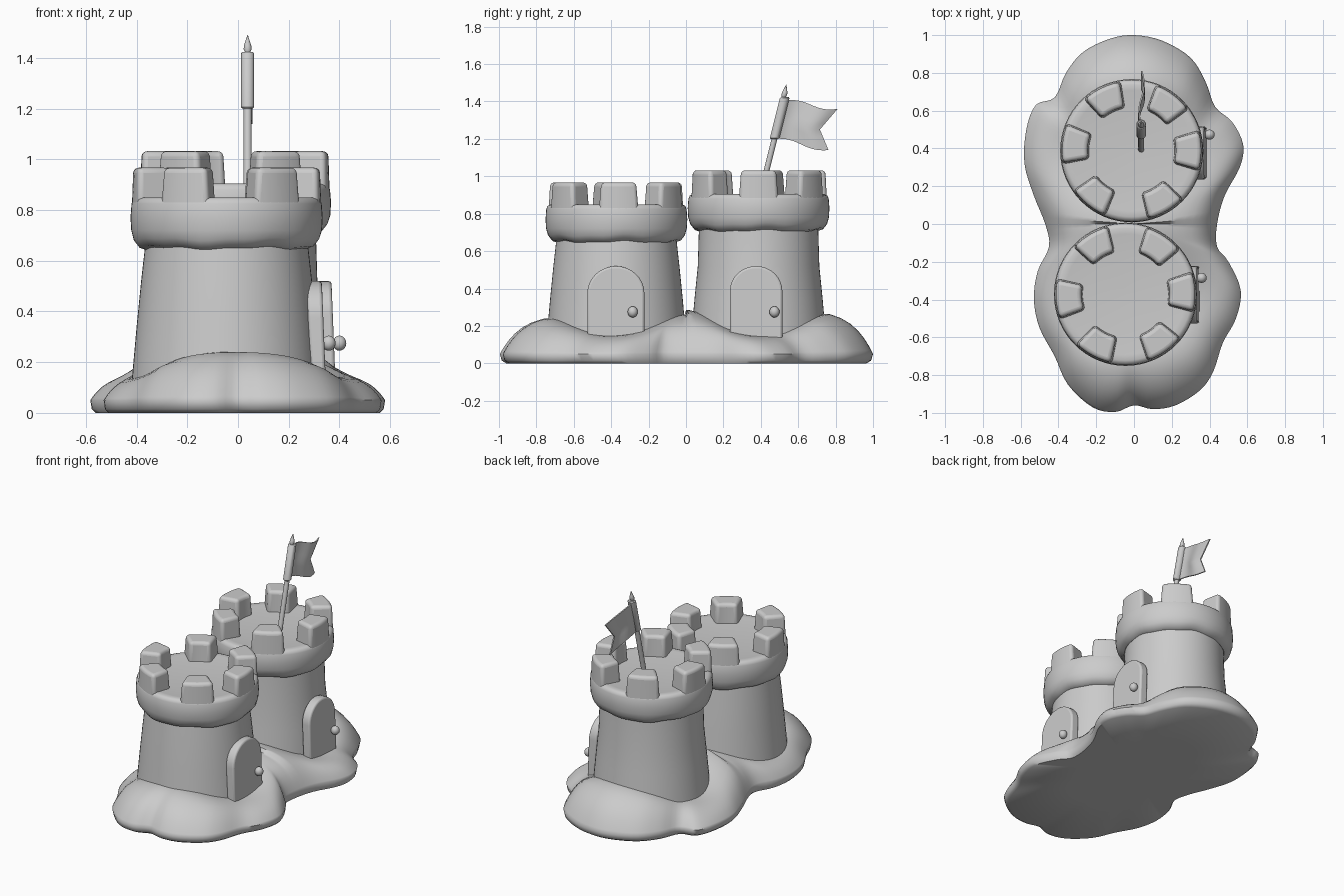
import bpy, bmesh, math
from math import sin, cos, pi, radians
from mathutils import Vector

if "Cube" in bpy.data.objects:
    bpy.data.objects.remove(bpy.data.objects["Cube"])

mat = bpy.data.materials.new("clay grey")
mat.diffuse_color = (0.6, 0.6, 0.6, 1)
mat.use_nodes = True
mat.node_tree.nodes["Principled BSDF"].inputs["Base Color"].default_value = mat.diffuse_color


def make(name, verts, faces, angle=40, bevel=0, segs=3):
    me = bpy.data.meshes.new(name)
    me.from_pydata(verts, [], faces)
    bm = bmesh.new()
    bm.from_mesh(me)
    bmesh.ops.remove_doubles(bm, verts=bm.verts, dist=1e-5)
    bmesh.ops.recalc_face_normals(bm, faces=bm.faces)
    bm.to_mesh(me)
    bm.free()
    me.materials.append(mat)
    ob = bpy.data.objects.new(name, me)
    bpy.context.collection.objects.link(ob)
    if bevel:
        m = ob.modifiers.new("round", 'BEVEL')
        m.width, m.segments, m.angle_limit = bevel, segs, radians(35)
    bpy.ops.object.select_all(action='DESELECT')
    ob.select_set(True)
    bpy.context.view_layer.objects.active = ob
    bpy.ops.object.shade_smooth_by_angle(angle=radians(angle))
    return ob


def skin(rings):
    """Bridge equal closed rings and cap both ends."""
    n = len(rings[0])
    verts = [p for r in rings for p in r]
    faces = [(k*n+i, k*n+(i+1) % n, (k+1)*n+(i+1) % n, (k+1)*n+i)
             for k in range(len(rings)-1) for i in range(n)]
    faces += [tuple(range(n)), tuple(range(len(verts)-n, len(verts)))]
    return verts, faces


def lathe(name, profile, cx, cy, n=64, lean=0.0, drip=0.0, angle=40):
    """Round part; lean shifts y with height, drip makes the lower lip uneven."""
    rings = []
    for k, (r, z) in enumerate(profile):
        ring = []
        for i in range(n):
            a = 2*pi*i/n
            dz = drip*(sin(5*a+1)+0.7*sin(11*a)) if k < 4 else 0
            ring.append((cx+r*cos(a), cy+r*sin(a)+lean*(z-profile[0][1]), z+dz))
        rings.append(ring)
    return make(name, *skin(rings), angle=angle)


# --- Sand mound: smooth closed outline, lowered towards the rim
outline = [(0, 1), (.15, .97), (.3, .88), (.38, .75), (.43, .62), (.52, .54), (.578, .42),
           (.56, .3), (.48, .15), (.44, 0), (.44, -.12), (.5, -.2), (.565, -.35), (.54, -.5),
           (.47, -.63), (.42, -.78), (.35, -.88), (.22, -.96), (.1, -.98), (0, -.96),
           (-.1, -.995), (-.22, -.97), (-.35, -.85), (-.42, -.7), (-.5, -.55), (-.53, -.4),
           (-.51, -.25), (-.45, -.12), (-.47, 0), (-.53, .15), (-.58, .32), (-.57, .5),
           (-.52, .63), (-.42, .67), (-.36, .8), (-.27, .91), (-.13, .98)]
P = [Vector(p) for p in outline]
edge = []
for i in range(len(P)):
    a, b, c, d = (P[(i+k) % len(P)] for k in (-1, 0, 1, 2))
    for s in range(4):
        t = s/4
        edge.append(0.5*(2*b+(c-a)*t+(2*a-5*b+4*c-d)*t*t+(3*b-a-3*c+d)*t**3))


def height(x, y, s):
    bump = cos(pi*y/.77)**2 if abs(y) < .77 else 1
    bump *= max(0, 1-(x/.52)**2)
    top = .15+(.135 if y > 0 else .11)*bump
    return .05+(top-.05)*(1-s**9)


rings = [[(p.x*s, p.y*s, z) for p in edge] for s, z in ((.5, 0), (.965, 0), (.99, .015))]
for s in (1, .99, .975, .95, .92, .88, .83, .77, .7, .6, .5, .4, .3, .2, .1, .02):
    rings.append([(p.x*s, p.y*s, height(p.x*s, p.y*s, s)) for p in edge])
make("sand_mound", *skin(rings), angle=50)


# --- Merlon: rounded wedge on the crown
def merlon(name, cx, cy, ang, z0, z1):
    def plan(r0, r1, half, z):
        steps = [radians(ang+half*k/3) for k in range(-3, 4)]
        pts = [(r1, a) for a in steps] + [(r0, a) for a in reversed(steps)]
        return [(cx+r*cos(a), cy+r*sin(a), z) for r, a in pts]
    rings = [plan(.225, .374, 17.5, z0), plan(.235, .368, 15.5, z1)]
    make(name, *skin(rings), angle=50, bevel=.032, segs=4)


# --- Door: arched slab leaning with the wall, plus knob
def door(name, x, y, width, z0, z1):
    w = width/2
    spring = z1-w*.95
    pts = [(-w, z0), (w, z0)]
    pts += [(w*cos(pi*k/16), spring+w*.95*sin(pi*k/16)) for k in range(17)]
    rings = [[(x+dx-(z-z0)*.04, y+u, z) for u, z in pts] for dx in (-.06, 0)]
    make(name, *skin(rings), angle=50, bevel=.012)


def knob(name, x, y, z, r=.027):
    prof = [(max(.001, r*sin(pi*k/10)), z-r*cos(pi*k/10)*1.1) for k in range(11)]
    ob = lathe(name, prof, x, y, n=16, angle=80)
    return ob


# --- Towers
towers = [
    ("front", -.045, -.372, .65, .85, .967, .372, (2, 56, 121, 184, 242, 305)),
    ("back", -.012, .388, .71, .905, 1.032, .36, (0, 53, 116, 174, 231, 300)),
]
for name, cx, cy, zb, zf, zt, rb, angles in towers:
    lathe(name+"_tower_wall",
          [(rb+.01, .05), (rb, .15), (rb-.018, .35), (rb-.035, .52), (.318, zb+.04)], cx, cy)
    lathe(name+"_crown",
          [(.30, zb+.02), (.322, zb), (.345, zb+.008), (.366, zb+.035), (.376, zb+.07),
           (.379, zb+.12), (.375, zf-.025), (.368, zf-.008), (.35, zf), (.32, zf-.003),
           (.2, zf-.012), (.01, zf-.015)], cx, cy, drip=.004, angle=60)
    for k, a in enumerate(angles):
        merlon(f"{name}_merlon_{k+1}", cx, cy, a, zf-.05, zt)

door("front_door", .347, -.375, .305, .11, .52)
knob("front_door_knob", .358, -.285, .275)
door("back_door", .385, .375, .28, .11, .52)
knob("back_door_knob", .4, .473, .275)

# --- Leaning flagpole with sleeve and pointed tip
lean = .25
lathe("flagpole", [(.016, .86), (.016, 1.21)], .038, .388, 16, lean)
lathe("flag_sleeve", [(.02, 1.2), (.026, 1.206), (.026, 1.418), (.02, 1.424)],
      .038, .473, 16, lean)
lathe("pole_tip", [(.009, 1.42), (.016, 1.435), (.014, 1.45), (.001, 1.49)],
      .038, .522, 16, .2)

# --- Swallow-tailed waving flag
n, m = 12, 6
grid = []
for side in (-.004, .004):
    for i in range(n+1):
        u = i/n
        for j in range(m+1):
            v = j/m
            top = Vector((.525, 1.405)).lerp(Vector((.81, 1.36)), u)
            low = Vector((.472, 1.2)).lerp(Vector((.762, 1.14)), u)
            p = top.lerp(low, v)
            p.x -= .07*u*(1-abs(2*v-1))
            p.y += .012*sin(2*pi*u)
            grid.append((.04+side-.014*sin(2*pi*u), p.x, p.y))
N = (n+1)*(m+1)
idx = lambda i, j: i*(m+1)+j
faces = []
for i in range(n):
    for j in range(m):
        q = (idx(i, j), idx(i+1, j), idx(i+1, j+1), idx(i, j+1))
        faces += [q, tuple(v+N for v in reversed(q))]
rim = ([idx(i, 0) for i in range(n)] + [idx(n, j) for j in range(m)]
       + [idx(i, m) for i in range(n, 0, -1)] + [idx(0, j) for j in range(m, 0, -1)])
for a, b in zip(rim, rim[1:]+rim[:1]):
    faces.append((a, b, b+N, a+N))
make("flag", grid, faces)
